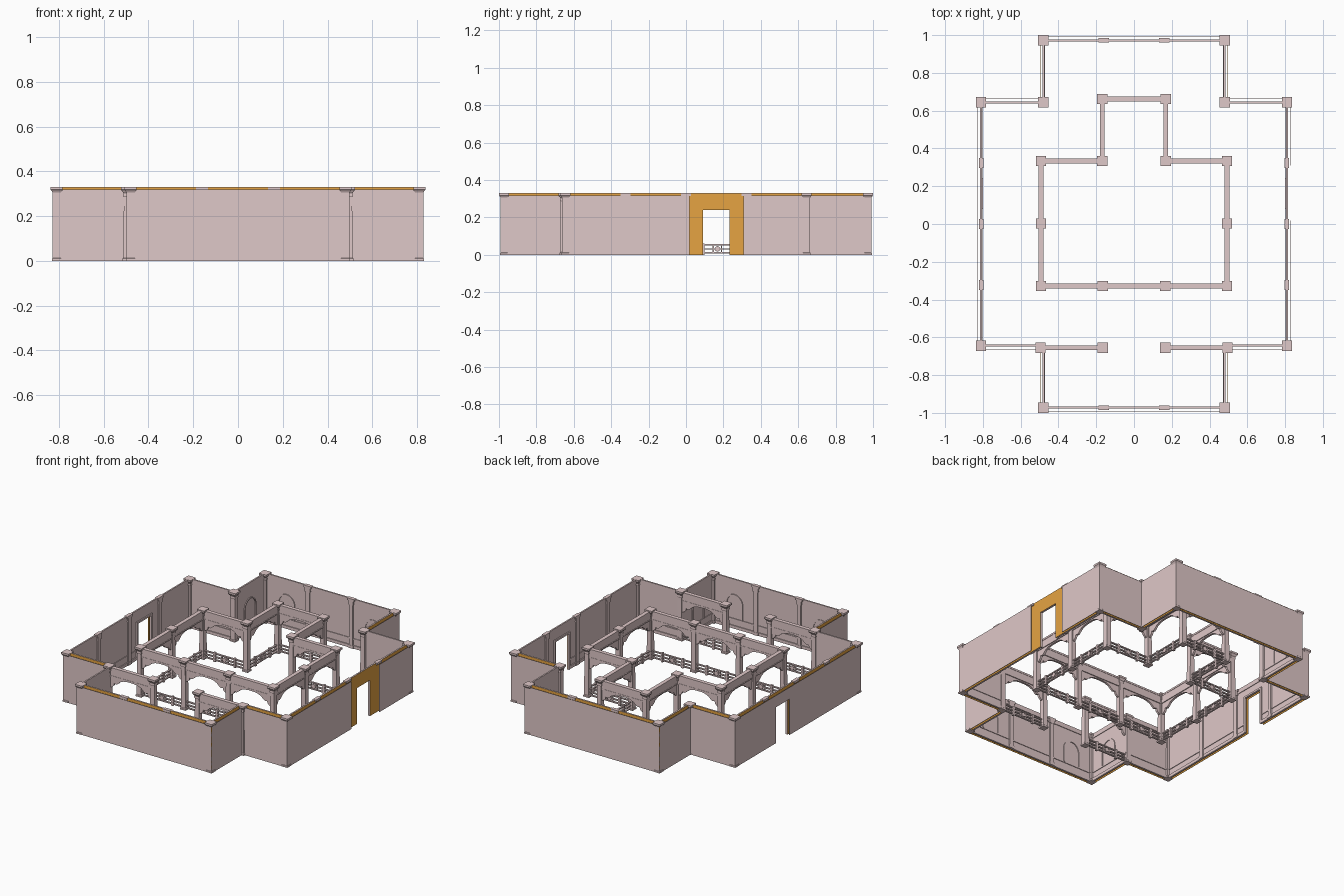
import bpy, bmesh, math
from mathutils import Matrix, Vector

cube = bpy.data.objects.get("Cube")
if cube:
    bpy.data.objects.remove(cube, do_unlink=True)


def material(name, rgb):
    m = bpy.data.materials.new(name)
    m.use_nodes = True
    m.diffuse_color = (*rgb, 1)
    node = next(n for n in m.node_tree.nodes if n.type == "BSDF_PRINCIPLED")
    node.inputs["Base Color"].default_value = (*rgb, 1)
    node.inputs["Roughness"].default_value = 0.9
    return m


STONE = material("rosy_grey_stone", (0.74, 0.58, 0.58))
OCHRE = material("ochre", (0.79, 0.37, 0.055))
H = 0.33          # overall height
SHELL = 0.0185    # distance of the outer shell from the wall axis
meshes = {}


def part(name, mat=STONE):
    if name not in meshes:
        meshes[name] = (bmesh.new(), mat)
    return meshes[name][0]


def frame(a, b):
    """Local frame: u from a to b, v to the left of it, z up."""
    d = (Vector(b) - Vector(a)).normalized()
    m = Matrix(((d.x, -d.y, 0, a[0]), (d.y, d.x, 0, a[1]), (0, 0, 1, 0), (0, 0, 0, 1)))
    return m, (Vector(b) - Vector(a)).length


def prism(bm, m, outline, v0, v1):
    """Extrude a (u, z) outline between two depths."""
    near = [bm.verts.new(m @ Vector((u, v0, z))) for u, z in outline]
    far = [bm.verts.new(m @ Vector((u, v1, z))) for u, z in outline]
    bm.faces.new(near)
    bm.faces.new(far[::-1])
    n = len(near)
    for i in range(n):
        j = (i + 1) % n
        bm.faces.new((near[j], near[i], far[i], far[j]))


def box(bm, m, u0, u1, v0, v1, z0, z1):
    prism(bm, m, [(u0, z0), (u1, z0), (u1, z1), (u0, z1)], v0, v1)


def square_column(bm, x, y, profile):
    """Stack square rings of (height, half width)."""
    rings = []
    for z, r in profile:
        rings.append([bm.verts.new((x + sx * r, y + sy * r, z))
                      for sx, sy in ((-1, -1), (1, -1), (1, 1), (-1, 1))])
    bm.faces.new(rings[0][::-1])
    bm.faces.new(rings[-1])
    for lo, hi in zip(rings, rings[1:]):
        for i in range(4):
            j = (i + 1) % 4
            bm.faces.new((lo[i], lo[j], hi[j], hi[i]))


COLUMN = [(0, .021), (.01, .021), (.014, .017), (.27, .015), (.285, .015), (.29, .018),
          (.297, .018), (.303, .017), (.312, .022), (.318, .027), (H, .027)]


def arch_band(mid, r, spring, rise, width):
    """Outline of a flat arched band standing on the floor moulding."""
    def side(half, top):
        pts = [(mid - half, .066)]
        for i in range(13):
            t = math.pi * (1 - i / 12)
            pts.append((mid + half * math.cos(t), spring + top * math.sin(t)))
        return pts + [(mid + half, .066)]
    return side(r + width, rise + width) + side(r, rise)[::-1]


# One bay of the outer wall, from u0 to u1; the shell runs from s0 to s1
def wall_bay(m, u0, u1, s0, s1, door=False, niche=False, open_back=False):
    panel, trim = part("inner_wall_panels"), part("inner_wall_mouldings")
    back = part("inner_panel_backing", OCHRE)
    shell, lining = part("outer_wall_shell"), part("outer_shell_lining", OCHRE)
    mid = (u0 + u1) / 2
    d, top = .07, .24

    def shell_piece(a, b, z0):
        box(shell, m, a, b, -SHELL, -SHELL + .002, z0, .318)
        box(lining, m, a, b, -SHELL + .002, -SHELL + .0025, z0, .314)

    def panel_piece(a, b, z0):
        box(panel, m, a, b, -.004, .002, z0, H - .001)
        box(back, m, a, b, -.0046, -.004, z0, H - .001)

    for a, b in [(u0, mid - d), (mid + d, u1)] if door else [(u0, u1)]:
        panel_piece(a, b, 0)
        box(trim, m, a, b, .002, .008, 0, .02)
        box(trim, m, a, b, .002, .006, .058, .066)
    if door:
        panel_piece(mid - d, mid + d, top)
        for s in (-1, 1):
            edges = sorted((mid + s * d, mid + s * (d + .012)))
            box(trim, m, *edges, .002, .01, 0, top + .012)
        box(trim, m, mid - d, mid + d, .002, .01, top, top + .012)
    if open_back:
        # Only narrow returns of the shell, leaving the backing in sight
        shell_piece(s0, s0 + .018, 0)
        shell_piece(s1 - .014, s1, 0)
    elif door:
        shell_piece(s0, mid - d, 0)
        shell_piece(mid + d, s1, 0)
        shell_piece(mid - d, mid + d, top)
    else:
        shell_piece(s0, s1, 0)
    if niche:
        prism(part("wall_niche_arches"), m, arch_band(mid, .055, .16, .06, .008), .002, .007)
    box(part("wall_cornice"), m, u0, u1, -.004, .006, .30, H)


# Outer wall outline, walked with the court on the left
half_plan = [(.48, -.973), (.48, -.645), (.81, -.645), (.81, .645), (.48, .645), (.48, .973)]
plan = half_plan + [(-x, y) for x, y in reversed(half_plan)]


def corner_shift(i):
    """Outward shell growth at a corner, negative where the plan turns in."""
    p, q, r = (Vector(plan[(i + k) % len(plan)]) for k in (-1, 0, 1))
    return SHELL if (q - p).cross(r - q) > 0 else -SHELL


for i, a in enumerate(plan):
    b = plan[(i + 1) % len(plan)]
    m, length = frame(a, b)
    bays = round(length / .325)
    step = length / bays
    along_y = abs(a[0] - b[0]) < .01
    for k in range(bays):
        u0, u1 = k * step, (k + 1) * step
        centre = m @ Vector(((u0 + u1) / 2, 0, 0))
        door = bays == 4 and abs(centre.y - .161) < .05
        wall_bay(m, u0, u1,
                 u0 - corner_shift(i) if k == 0 else u0,
                 u1 + corner_shift(i + 1) if k == bays - 1 else u1,
                 door=door, open_back=door and centre.x > 0,
                 niche=(bays == 3 and k != 1) or (bays == 1 and along_y))
        if k:
            # Flat pilaster between bays
            pil = part("wall_pilasters")
            box(pil, m, u0 - .014, u0 + .014, .002, .011, 0, .3)
            box(pil, m, u0 - .02, u0 + .02, .002, .013, 0, .02)
            box(pil, m, u0 - .027, u0 + .027, -.011, .013, .316, H + .0005)
            box(pil, m, u0 - .019, u0 + .019, .002, .013, .29, .316)
    # The two inward corners at the front carry the entrance screen columns
    if not (abs(a[0]) < .5 and abs(a[1] + .645) < .01):
        square_column(part("wall_corner_columns"), *a, COLUMN)


# One span of the inner arcade
def arcade_span(a, b):
    m, length = frame(a, b)
    beam, arch, rail = part("arcade_beams"), part("arcade_arches"), part("railings")
    box(beam, m, .012, length - .012, -.011, .011, .268, .312)
    box(beam, m, .012, length - .012, -.013, .013, .312, .324)
    box(beam, m, .012, length - .012, -.0125, .0125, .262, .27)
    # Cusped arch under the beam
    c = length / 2
    h = c - .013
    left = [(-h, .265), (-h, .188), (-h + .012, .192), (-h + .026, .205), (-h + .03, .22),
            (-h + .045, .216), (-h + .058, .224), (-h + .075, .24), (-h + .1, .251), (-.02, .255)]
    outline = left + [(-u, z) for u, z in reversed(left)]
    prism(arch, m, [(c + u, z) for u, z in outline], -.007, .007)
    # Low railing with posts and a centre boss
    for z in (.008, .028, .05):
        box(rail, m, .012, length - .012, -.006, .006, z, z + .007)
    for f in (.27, .73):
        u = length * f
        box(rail, m, u - .007, u + .007, -.008, .008, 0, .062)
    boss = [(c + .015 * math.cos(t * math.pi / 4), .032 + .015 * math.sin(t * math.pi / 4))
            for t in range(8)]
    prism(rail, m, boss, -.008, .008)
    for s in (-1, 1):
        u = c + s * .022
        box(rail, m, u - .003, u + .003, -.005, .005, .008, .05)


half_ring = [(.165, -.328), (.492, -.328), (.492, .003), (.492, .333), (.168, .333), (.168, .662)]
ring = half_ring + [(-x, y) for x, y in reversed(half_ring)]
for i, a in enumerate(ring):
    arcade_span(a, ring[(i + 1) % len(ring)])
    square_column(part("arcade_columns"), *a, COLUMN)

# Entrance screens on both sides of the front opening
for s in (-1, 1):
    inner, outer = (s * .165, -.655), (s * .495, -.655)
    arcade_span(inner, outer)
    for p in (inner, outer):
        square_column(part("arcade_columns"), *p, COLUMN)

# Turn the collected parts into objects
for name, (bm, mat) in meshes.items():
    bmesh.ops.recalc_face_normals(bm, faces=bm.faces)
    mesh = bpy.data.meshes.new(name)
    bm.to_mesh(mesh)
    bm.free()
    mesh.materials.append(mat)
    bpy.context.scene.collection.objects.link(bpy.data.objects.new(name, mesh))
